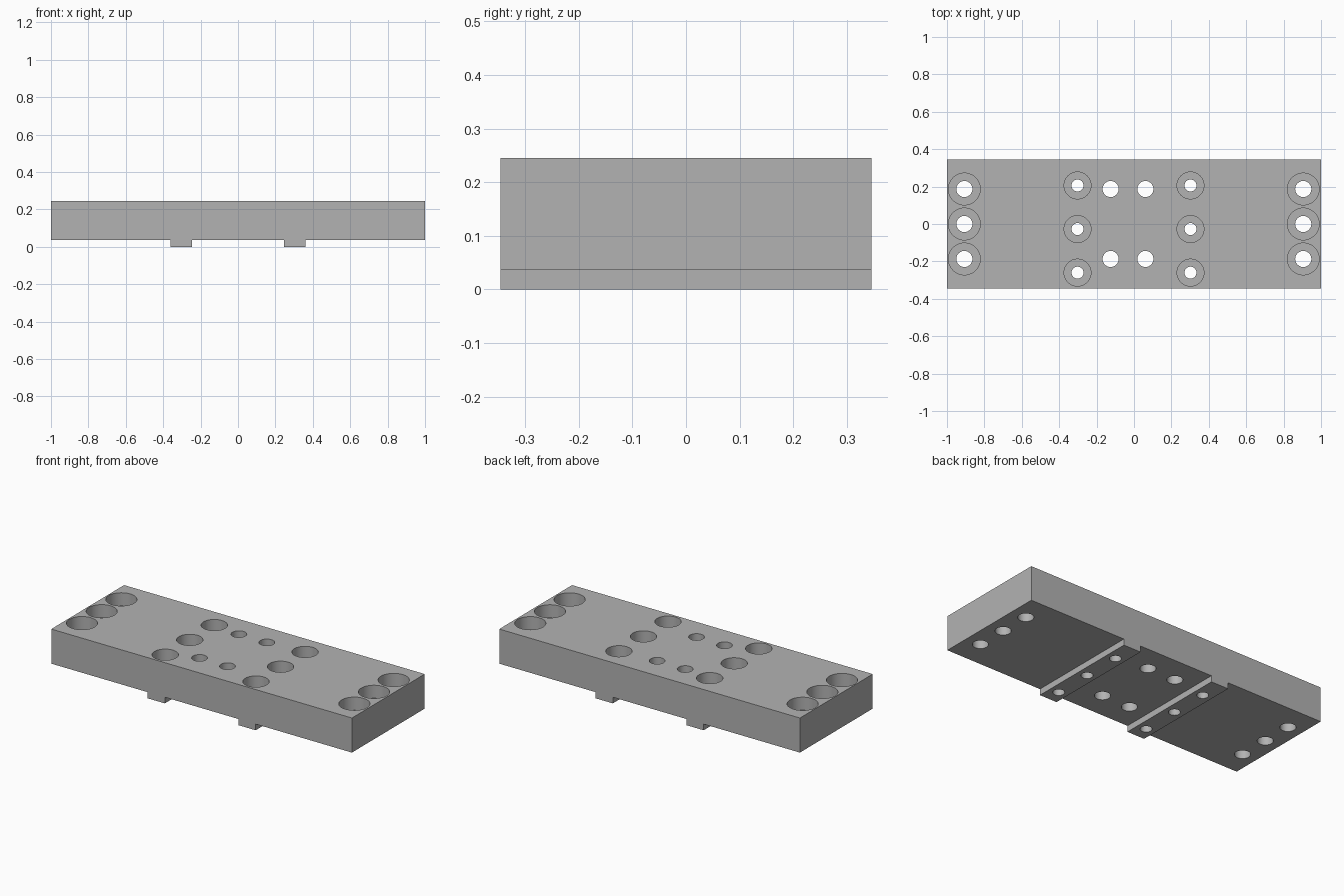
import bpy, bmesh, math

cube = bpy.data.objects.get("Cube")
if cube:
    bpy.data.objects.remove(cube, do_unlink=True)

HALF_DEPTH, TOP, UNDER = 0.346, 0.245, 0.037
SEGMENTS = 48

steel = bpy.data.materials.new("plain_grey")
steel.use_nodes = True
grey = (0.45, 0.45, 0.45, 1)
steel.diffuse_color = grey
steel.node_tree.nodes["Principled BSDF"].inputs["Base Color"].default_value = grey


def make_object(name, bm):
    bmesh.ops.recalc_face_normals(bm, faces=bm.faces)
    mesh = bpy.data.meshes.new(name)
    bm.to_mesh(mesh)
    bm.free()
    mesh.materials.append(steel)
    obj = bpy.data.objects.new(name, mesh)
    bpy.context.collection.objects.link(obj)
    return obj


def add_lathe(bm, x, y, profile):
    """Closed stepped plug from (radius, z) pairs."""
    rings = []
    for r, z in profile:
        angles = [math.tau * i / SEGMENTS for i in range(SEGMENTS)]
        rings.append([bm.verts.new((x + r * math.cos(a), y + r * math.sin(a), z))
                      for a in angles])
    for low, high in zip(rings, rings[1:]):
        for i in range(SEGMENTS):
            j = (i + 1) % SEGMENTS
            bm.faces.new((low[i], low[j], high[j], high[i]))
    bm.faces.new(rings[0][::-1])
    bm.faces.new(rings[-1])


# Plate with two locating ribs beneath, extruded from its front outline
right_half = [(0.245, UNDER), (0.245, 0), (0.36, 0), (0.36, UNDER), (1, UNDER), (1, TOP)]
outline = right_half + [(-x, z) for x, z in reversed(right_half)]
bm = bmesh.new()
face = bm.faces.new([bm.verts.new((x, -HALF_DEPTH, z)) for x, z in outline])
front = bmesh.ops.extrude_face_region(bm, geom=[face])
back = [g for g in front["geom"] if isinstance(g, bmesh.types.BMVert)]
bmesh.ops.translate(bm, verts=back, vec=(0, 2 * HALF_DEPTH, 0))
plate = make_object("mounting_plate", bm)


# Plugs for counterbored and plain holes
def bored(bm, x, y, hole, bore, depth):
    floor = TOP - depth
    add_lathe(bm, x, y, [(hole, -0.1), (hole, floor), (bore, floor), (bore, TOP + 0.1)])


bm = bmesh.new()
for x in (-0.907, 0.905):
    for y in (-0.187, 0, 0.187):
        bored(bm, x, y, 0.043, 0.085, 0.078)
for x in (-0.302, 0.302):
    for y in (-0.26, -0.027, 0.206):
        bored(bm, x, y, 0.032, 0.072, 0.11)
for x in (-0.125, 0.061):
    for y in (-0.187, 0.187):
        add_lathe(bm, x, y, [(0.043, -0.1), (0.043, TOP + 0.1)])
cutter = make_object("hole_cutter", bm)
cutter.hide_render = True

cut = plate.modifiers.new("holes", "BOOLEAN")
cut.operation = "DIFFERENCE"
cut.solver = "EXACT"
cut.object = cutter
bpy.ops.object.select_all(action="DESELECT")
bpy.context.view_layer.objects.active = plate
plate.select_set(True)
bpy.ops.object.modifier_apply(modifier=cut.name)
bpy.data.objects.remove(cutter, do_unlink=True)

# Smooth hole walls, crisp edges
bpy.ops.object.shade_smooth_by_angle(angle=math.radians(30))
